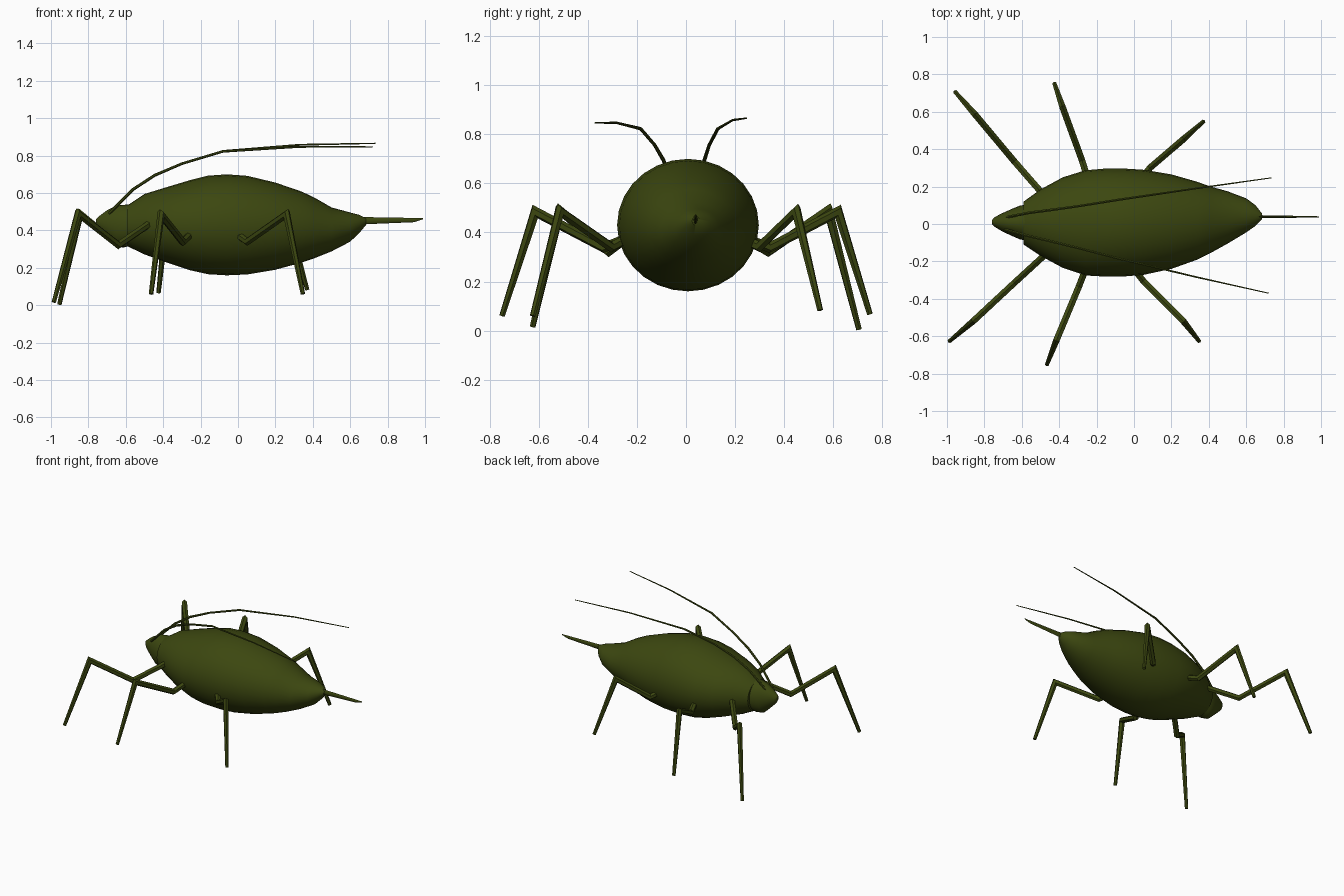
import bpy, bmesh, math
from mathutils import Vector

olive = bpy.data.materials.new("dark olive green")
olive.diffuse_color = (0.045, 0.063, 0.005, 1)


def finish(bm, name, angle):
    bmesh.ops.recalc_face_normals(bm, faces=bm.faces)
    me = bpy.data.meshes.new(name)
    bm.to_mesh(me)
    bm.free()
    me.materials.append(olive)
    ob = bpy.data.objects.new(name, me)
    bpy.context.collection.objects.link(ob)
    bpy.context.view_layer.objects.active = ob
    ob.select_set(True)
    bpy.ops.object.shade_smooth_by_angle(angle=math.radians(angle))
    ob.select_set(False)


def skin(bm, rings):
    """Bridge successive rings of points and cap both ends."""
    loops = [[bm.verts.new(p) for p in r] for r in rings]
    n = len(loops[0])
    for a, b in zip(loops, loops[1:]):
        for i in range(n):
            j = (i + 1) % n
            bm.faces.new((a[i], a[j], b[j], b[i]))
    bm.faces.new(loops[0])
    bm.faces.new(loops[-1])


def loft(name, sections, n=28, angle=40):
    """Sections are x, y min, y max, z min, z max ellipses along x."""
    bm = bmesh.new()
    rings = []
    for x, y0, y1, z0, z1 in sections:
        rings.append([(x, (y0 + y1) / 2 + (y1 - y0) / 2 * math.cos(math.tau * i / n),
                       (z0 + z1) / 2 + (z1 - z0) / 2 * math.sin(math.tau * i / n))
                      for i in range(n)])
    skin(bm, rings)
    finish(bm, name, angle)


def limb(name, pts, radii, n, angle):
    """Tapered tube with mitred joints."""
    pts = [Vector(p) for p in pts]
    bm = bmesh.new()
    rings = []
    # side axis is constant because each limb lies near one vertical plane
    d = pts[-1] - pts[0]
    side = Vector((-d.y, d.x, 0)).normalized()
    for k, p in enumerate(pts):
        a = (p - pts[max(k - 1, 0)]).normalized()
        b = (pts[min(k + 1, len(pts) - 1)] - p).normalized()
        t = (a + b).normalized()
        up = t.cross(side).normalized()
        ref = a if k else b
        stretch = 1 / max(t.dot(ref), 0.6)
        r = radii[k]
        rings.append([p + side * r * math.cos(math.tau * (i + .5) / n)
                      + up * r * stretch * math.sin(math.tau * (i + .5) / n)
                      for i in range(n)])
    skin(bm, rings)
    finish(bm, name, angle)


# Body
loft("body", [
    (-0.59, -0.11, 0.12, 0.315, 0.535),
    (-0.50, -0.17, 0.185, 0.272, 0.595),
    (-0.38, -0.235, 0.25, 0.228, 0.632),
    (-0.26, -0.275, 0.287, 0.188, 0.668),
    (-0.16, -0.281, 0.296, 0.166, 0.693),
    (-0.06, -0.281, 0.297, 0.16, 0.70),
    (0.05, -0.272, 0.29, 0.165, 0.692),
    (0.20, -0.24, 0.265, 0.19, 0.656),
    (0.34, -0.19, 0.225, 0.228, 0.608),
    (0.41, -0.155, 0.20, 0.252, 0.575),
    (0.50, -0.105, 0.175, 0.288, 0.523),
    (0.60, -0.045, 0.137, 0.34, 0.496),
    (0.65, -0.01, 0.10, 0.388, 0.483),
    (0.685, 0.025, 0.055, 0.43, 0.465)])

# Head
loft("head", [
    (-0.76, 0.0, 0.02, 0.435, 0.46),
    (-0.745, -0.015, 0.037, 0.405, 0.475),
    (-0.70, -0.042, 0.06, 0.36, 0.508),
    (-0.65, -0.065, 0.082, 0.313, 0.533),
    (-0.61, -0.082, 0.098, 0.309, 0.537),
    (-0.57, -0.09, 0.105, 0.32, 0.54)])

# Flat tail spike
loft("tail_spike", [
    (0.64, 0.028, 0.05, 0.43, 0.475),
    (0.70, 0.032, 0.046, 0.434, 0.471),
    (0.94, 0.034, 0.043, 0.444, 0.467),
    (0.99, 0.036, 0.041, 0.460, 0.466)], n=8)

# Legs: hip, low joint, knee, foot
legs = {
    "front_leg_near": [(-0.46, -0.15, 0.445), (-0.64, -0.315, 0.322), (-0.855, -0.515, 0.49), (-0.985, -0.625, 0.016)],
    "front_leg_far": [(-0.47, 0.14, 0.44), (-0.64, 0.335, 0.322), (-0.845, 0.58, 0.49), (-0.955, 0.705, 0.005)],
    "middle_leg_near": [(-0.25, -0.22, 0.385), (-0.295, -0.335, 0.338), (-0.412, -0.615, 0.485), (-0.465, -0.75, 0.06)],
    "middle_leg_far": [(-0.24, 0.22, 0.385), (-0.278, 0.34, 0.338), (-0.38, 0.62, 0.485), (-0.425, 0.75, 0.067)],
    "hind_leg_near": [(0.0, -0.24, 0.375), (0.05, -0.305, 0.34), (0.26, -0.515, 0.487), (0.347, -0.625, 0.06)],
    "hind_leg_far": [(0.03, 0.23, 0.375), (0.085, 0.30, 0.342), (0.26, 0.45, 0.487), (0.37, 0.547, 0.083)],
}
for name, pts in legs.items():
    limb(name, pts, (0.02, 0.02, 0.02, 0.012), 6, 35)

# Antennae
xz = [(-0.69, 0.49), (-0.56, 0.62), (-0.445, 0.695), (-0.30, 0.757), (-0.08, 0.823), (0.33, 0.858), (0.735, 0.866)]
left_y = [0.035, 0.06, 0.075, 0.095, 0.13, 0.19, 0.247]
right_y = [-0.03, -0.065, -0.092, -0.128, -0.185, -0.283, -0.37]
radii = (0.008, 0.008, 0.008, 0.007, 0.007, 0.005, 0.003)
limb("antenna_far", [(x, y, z) for (x, z), y in zip(xz, left_y)], radii, 6, 40)
limb("antenna_near", [(x - (0.015 if x > 0.5 else 0), y, min(z, 0.847)) for (x, z), y in zip(xz, right_y)], radii, 6, 40)
